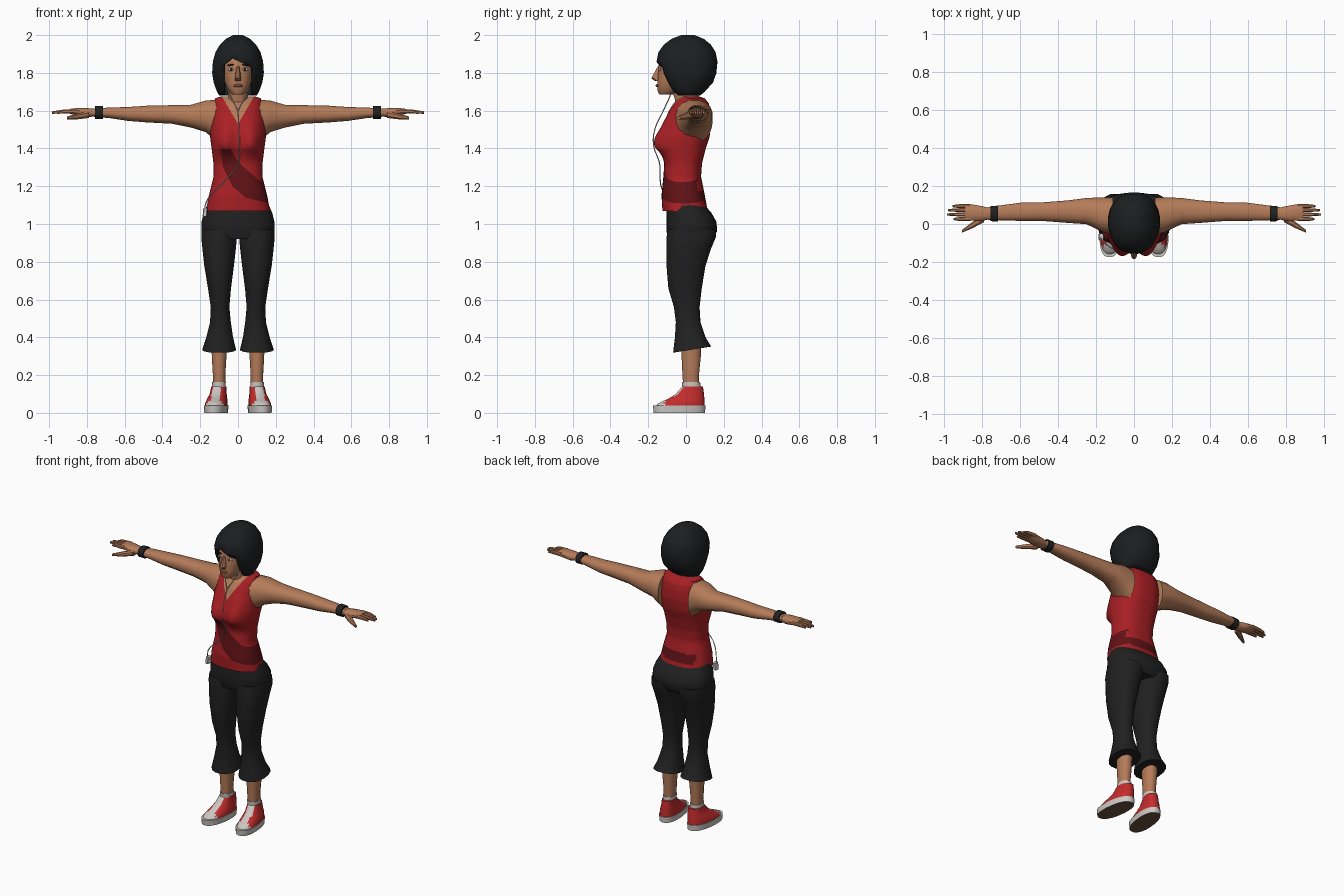
import bpy, bmesh, math
from mathutils import Matrix, Vector

cube = bpy.data.objects.get("Cube")
if cube:
    bpy.data.objects.remove(cube)


def material(name, r, g, b):
    m = bpy.data.materials.new(name)
    m.use_nodes = True
    m.diffuse_color = (r, g, b, 1)
    node = next(n for n in m.node_tree.nodes if n.type == 'BSDF_PRINCIPLED')
    node.inputs["Base Color"].default_value = (r, g, b, 1)
    node.inputs["Roughness"].default_value = 0.8
    return m


SKIN = material("warm skin", .46, .2, .1)
HAIR = material("black hair", .012, .013, .014)
SHIRT = material("red fabric", .4, .014, .018)
DARK = material("dark red fabric", .12, .006, .008)
PANTS = material("charcoal fabric", .015, .015, .015)
CANVAS = material("bright red canvas", .55, .025, .025)
WHITE = material("off white", .6, .57, .54)
TREAD = material("brown tread", .15, .08, .05)
LIPS = material("lip brown", .22, .07, .05)


def finish(name, bm, mats, mirror=False, angle=40):
    """Turn a bmesh into a smooth shaded object, optionally mirrored in x."""
    bmesh.ops.recalc_face_normals(bm, faces=bm.faces)
    mesh = bpy.data.meshes.new(name)
    bm.to_mesh(mesh)
    bm.free()
    for m in mats:
        mesh.materials.append(m)
    mesh.shade_smooth()
    mesh.set_sharp_from_angle(angle=math.radians(angle))
    obj = bpy.data.objects.new(name, mesh)
    bpy.context.collection.objects.link(obj)
    if mirror:
        mod = obj.modifiers.new("mirror", 'MIRROR')
        mod.use_mirror_merge = False
    return obj


def power(value, p):
    return math.copysign(abs(value) ** (2 / p), value)


def loft(name, rings, mats, axis='z', sides=16, p=2.3, steps=1, cap=True,
         mirror=False, warp=None, cuts=(), drop=None, paint=None):
    """Skin rings of (position, centre, half width, low, high) along an axis."""
    dense = []
    for a, b in zip(rings, rings[1:]):
        for s in range(steps):
            dense.append([u + (v - u) * s / steps for u, v in zip(a, b)])
    dense.append(rings[-1])
    bm = bmesh.new()
    loops = []
    for t, mid, half, low, high in dense:
        loop = []
        for i in range(sides):
            ang = math.tau * (i + .5) / sides
            u = mid + half * power(math.cos(ang), p)
            v = (low + high) / 2 + (high - low) / 2 * power(math.sin(ang), p)
            loop.append(bm.verts.new((u, v, t) if axis == 'z' else (t, u, v)))
        loops.append(loop)
    for a, b in zip(loops, loops[1:]):
        for i in range(sides):
            j = (i + 1) % sides
            bm.faces.new((a[i], a[j], b[j], b[i]))
    if cap:
        bm.faces.new(loops[0])
        bm.faces.new(loops[-1])
    elif drop:
        bm.faces.new(loops[-1])
    if warp:
        for v in bm.verts:
            v.co = warp(v.co.copy())
    for point, normal in cuts:
        bmesh.ops.bisect_plane(bm, geom=bm.verts[:] + bm.edges[:] + bm.faces[:],
                               plane_co=point, plane_no=normal)
    if drop:
        gone = [f for f in bm.faces if drop(f.calc_center_median())]
        bmesh.ops.delete(bm, geom=gone, context='FACES')
    bmesh.ops.recalc_face_normals(bm, faces=bm.faces)
    bm.normal_update()
    if paint:
        for f in bm.faces:
            f.material_index = paint(f.calc_center_median(), f.normal)
    return finish(name, bm, mats, mirror)


def ball(name, place, size, mat, mirror=False, tilt=0):
    bm = bmesh.new()
    matrix = Matrix.Translation(place) @ Matrix.Rotation(tilt, 4, 'Y') @ Matrix.Diagonal((*size, 1))
    bmesh.ops.create_uvsphere(bm, u_segments=12, v_segments=8, radius=1, matrix=matrix)
    return finish(name, bm, [mat], mirror)


def along(x, points):
    """Height of a polyline at x."""
    for (a, za), (b, zb) in zip(points, points[1:]):
        if a <= x <= b:
            return za + (zb - za) * (x - a) / (b - a)
    return 0


# Sleeveless top with a V neck and a dark sweeping panel
UPPER = [(-.09, 1.4), (-.04, 1.4), (0, 1.33), (.1, 1.24), (.2, 1.19)]
LOWER = [(-.09, 1.38), (-.08, 1.3), (-.03, 1.2), (.04, 1.14), (.2, 1.1)]
shirt_cuts = [((0, 0, 1.53), (s * 1.7, 0, 1)) for s in (-1, 1)]
for line in (UPPER, LOWER):
    for (xa, za), (xb, zb) in zip(line, line[1:]):
        shirt_cuts.append(((xa, 0, za), (za - zb, 0, xb - xa)))


def bust(co):
    fall = .055 if co.z < 1.43 else .1
    if co.y < 0:
        side = math.exp(-((abs(co.x) - .07) / .055) ** 2)
        co.y -= .05 * side * math.exp(-((co.z - 1.43) / fall) ** 2)
    return co


def shirt_paint(c, n):
    if c.y < 0 and c.z > 1.53 + abs(c.x) * 1.7:
        return 2
    if c.y < .06:
        return int(along(c.x, LOWER) < c.z < along(c.x, UPPER))
    return int(c.x > -.12 and 1.12 < c.z < 1.17)


loft("tank_top", [
    (1.07, 0, .17, -.125, .115), (1.15, 0, .155, -.13, .1), (1.25, 0, .13, -.12, .08),
    (1.32, 0, .13, -.115, .085), (1.4, 0, .14, -.13, .105), (1.46, 0, .148, -.125, .125),
    (1.54, 0, .145, -.11, .135), (1.6, 0, .135, -.09, .13), (1.64, 0, .128, -.065, .12),
    (1.665, 0, .122, -.035, .1), (1.675, 0, .09, -.02, .07)],
    [SHIRT, DARK, SKIN], sides=40, p=2.5, steps=4, warp=bust, cuts=shirt_cuts, paint=shirt_paint)

# Cropped flared trousers
loft("trouser_hips", [
    (.92, 0, .18, -.09, .14), (.96, 0, .195, -.105, .165), (1.01, 0, .195, -.105, .163),
    (1.06, 0, .182, -.105, .135), (1.11, 0, .16, -.1, .09)], [PANTS], sides=24, p=2.5)


def hem(co):
    if co.z < .35:
        co.z += (co.y + .06) * .16
    return co


loft("trouser_leg", [
    (.32, .1, .09, -.07, .135), (.4, .097, .072, -.06, .105), (.48, .093, .056, -.055, .078),
    (.56, .095, .05, -.065, .073), (.66, .098, .062, -.095, .085), (.78, .1, .08, -.105, .105),
    (.87, .1, .09, -.105, .135), (.93, .1, .096, -.105, .16), (.97, .098, .095, -.1, .16)],
    [PANTS], mirror=True, warp=hem)

# Lower legs, socks and shoes
loft("calf", [(.12, .1, .033, -.015, .07), (.2, .1, .034, -.02, .07), (.3, .1, .04, -.025, .08),
              (.42, .098, .044, -.03, .08)], [SKIN], mirror=True, sides=12)
loft("sock", [(.12, .102, .036, -.02, .078), (.163, .101, .037, -.022, .076)],
     [WHITE], mirror=True)


def turn_out(co):
    co.x -= co.y * .1
    return co


def shoe_paint(c, n):
    toe = c.y < -.115
    tongue = n.y < -.25 and n.z > .1 and abs(c.x + c.y * .1 - .108) < .025
    return int(toe or tongue)


loft("shoe_upper", [
    (.03, .112, .06, -.165, .1), (.05, .112, .058, -.15, .1), (.075, .11, .052, -.095, .098),
    (.1, .107, .044, -.055, .096), (.14, .104, .04, -.02, .09)], [CANVAS, WHITE],
    sides=24, steps=2, mirror=True, warp=turn_out, paint=shoe_paint)
loft("shoe_sole", [(0, .112, .061, -.172, .102), (.038, .112, .063, -.176, .104)],
     [WHITE, TREAD], sides=24, mirror=True, warp=turn_out, paint=lambda c, n: int(n.z < -.9))

# Arms, wristbands and hands
loft("arm", [
    (.11, .04, .1, 1.43, 1.66), (.17, .05, .092, 1.485, 1.655), (.25, .068, .07, 1.51, 1.632),
    (.35, .065, .06, 1.53, 1.63), (.48, .065, .05, 1.537, 1.627), (.58, .065, .05, 1.545, 1.62),
    (.68, .06, .042, 1.56, 1.617), (.77, .055, .034, 1.568, 1.612)],
    [SKIN], axis='x', mirror=True)
loft("wristband", [(.715, .055, .042, 1.556, 1.625), (.757, .055, .041, 1.556, 1.624)],
     [PANTS], axis='x', mirror=True)
loft("palm", [
    (.76, .055, .03, 1.57, 1.61), (.8, .055, .04, 1.562, 1.615), (.85, .06, .044, 1.573, 1.615),
    (.89, .06, .043, 1.583, 1.61)], [SKIN], axis='x', mirror=True, sides=12)
for label, y, tip in (("index", .026, .95), ("middle", .05, .985),
                      ("ring", .073, .98), ("little", .094, .955)):
    loft(label + "_finger", [(.86, y, .011, 1.583, 1.61), (.92, y, .011, 1.584, 1.607),
                             (tip, y, .006, 1.583, 1.597)],
         [SKIN], axis='x', mirror=True, sides=8)
loft("thumb", [(.79, .03, .022, 1.56, 1.6), (.85, -.005, .018, 1.553, 1.585),
               (.905, -.038, .008, 1.553, 1.57)], [SKIN], axis='x', mirror=True, sides=8)

# Neck, head and face
loft("neck", [(1.58, 0, .06, -.06, .09), (1.66, 0, .055, -.06, .07), (1.76, 0, .052, -.09, .06)],
     [SKIN])
loft("head", [
    (1.685, 0, .028, -.14, -.07), (1.7, 0, .045, -.15, -.03), (1.74, 0, .067, -.152, .03),
    (1.8, 0, .08, -.148, .08), (1.86, 0, .08, -.145, .1), (1.92, 0, .07, -.12, .1)],
    [SKIN], sides=20)
loft("nose", [(1.757, 0, .016, -.165, -.13), (1.772, 0, .018, -.186, -.13),
              (1.835, 0, .008, -.15, -.13)], [SKIN], sides=8, p=2)
ball("lips", (0, -.151, 1.733), (.025, .01, .009), LIPS)
ball("eye", (.036, -.138, 1.818), (.018, .007, .009), WHITE, mirror=True)
ball("iris", (.036, -.143, 1.818), (.007, .004, .008), HAIR, mirror=True)
ball("eyebrow", (.037, -.138, 1.842), (.022, .006, .004), HAIR, mirror=True, tilt=.1)


# Bobbed hair with a side parted fringe
def face_opening(c):
    offset = c.x + .03
    fringe = 1.88 - (offset * .5 if offset > 0 else -offset * .9)
    return abs(c.x) < .075 and c.y < -.02 and c.z < fringe


part = (-.03, 0, 1.88)
hair = loft("hair", [
    (1.68, 0, .1, -.06, .075), (1.7, 0, .112, -.085, .1), (1.75, 0, .13, -.115, .145),
    (1.8, 0, .138, -.138, .162), (1.86, 0, .134, -.157, .168), (1.91, 0, .12, -.147, .158),
    (1.95, 0, .096, -.118, .132), (1.98, 0, .066, -.078, .095), (2, 0, .025, -.025, .045)],
    [HAIR], sides=24, p=2.2, cap=False, drop=face_opening,
    cuts=[((s * .075, 0, 0), (1, 0, 0)) for s in (-1, 1)] + [(part, (.5, 0, 1)), (part, (-.9, 0, 1))])
shell = hair.modifiers.new("thickness", 'SOLIDIFY')
shell.thickness = .01
shell.offset = -1


# Earphone cord and the small player clipped at the hip
def cord(name, points):
    curve = bpy.data.curves.new(name, 'CURVE')
    curve.dimensions = '3D'
    curve.bevel_depth = .003
    curve.bevel_resolution = 1
    spline = curve.splines.new('BEZIER')
    spline.bezier_points.add(len(points) - 1)
    for knot, co in zip(spline.bezier_points, points):
        knot.co = co
        knot.handle_left_type = knot.handle_right_type = 'AUTO'
    curve.materials.append(WHITE)
    bpy.context.collection.objects.link(bpy.data.objects.new(name, curve))


join = Vector((0, -.12, 1.6))
for s, label in ((1, "left"), (-1, "right")):
    cord(label + "_earphone_cord", [(s * .07, -.06, 1.76), (s * .045, -.08, 1.69), join])
cord("main_cord", [join, (.005, -.165, 1.5), (.008, -.172, 1.42), (0, -.14, 1.32),
                   (-.05, -.138, 1.25), (-.12, -.125, 1.18), (-.17, -.08, 1.11),
                   (-.178, -.07, 1.06)])
loft("music_player", [(1.04, -.176, .012, -.085, -.05), (1.085, -.172, .012, -.085, -.05)],
     [WHITE], sides=8, p=4)
